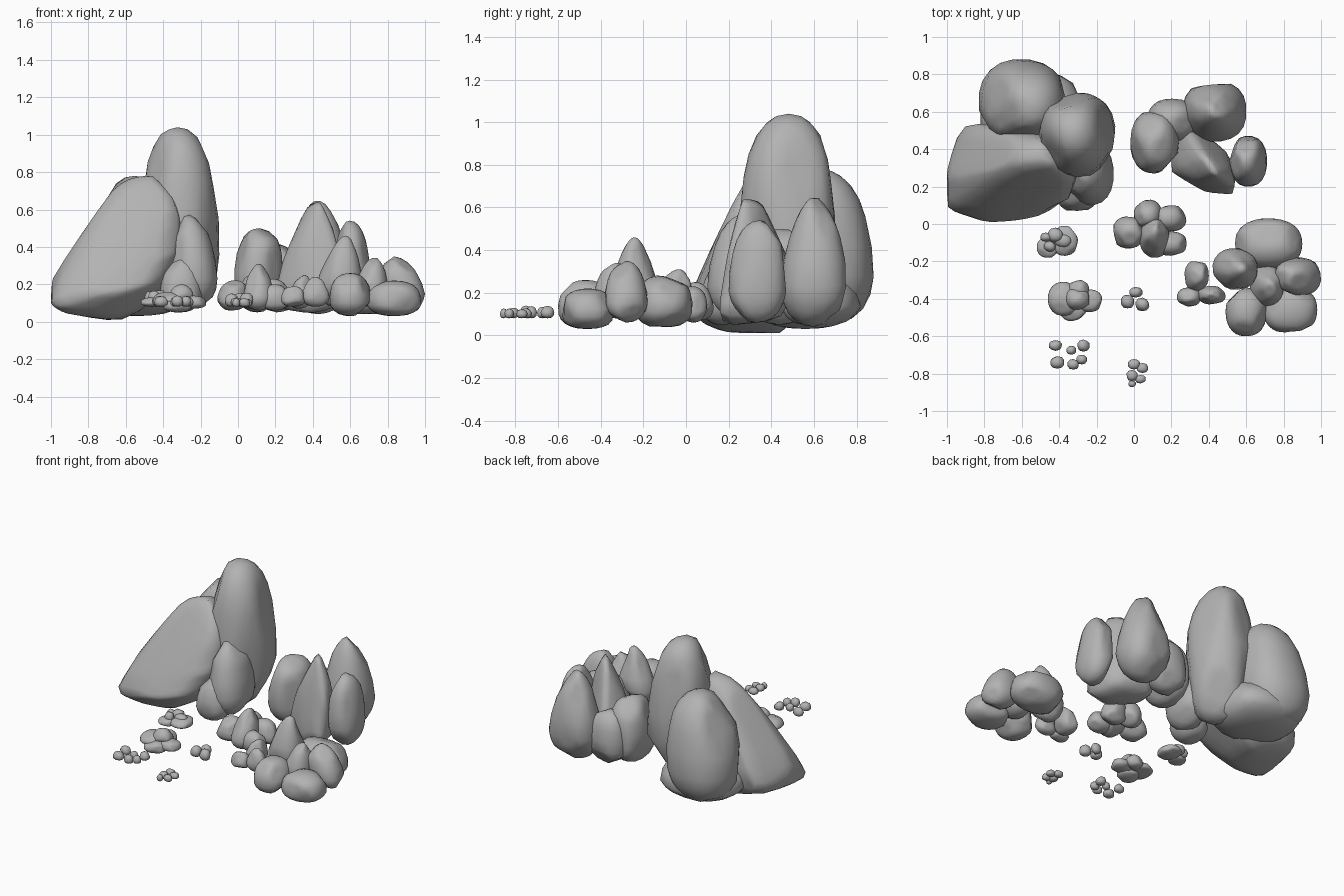
import bpy, bmesh, math, random
from mathutils import Vector

if "Cube" in bpy.data.objects:
    bpy.data.objects.remove(bpy.data.objects["Cube"], do_unlink=True)

stone = bpy.data.materials.new("stone_grey")
stone.use_nodes = True
GREY = (0.45, 0.45, 0.45, 1)
stone.diffuse_color = GREY
stone.node_tree.nodes["Principled BSDF"].inputs["Base Color"].default_value = GREY
rng = random.Random(7)


def fit(bm, x, y, z):
    """Scale the mesh so that it fills the given ranges exactly."""
    for axis, (low, high) in enumerate((x, y, z)):
        values = [v.co[axis] for v in bm.verts]
        start, size = min(values), max(values) - min(values)
        for v in bm.verts:
            v.co[axis] = low + (v.co[axis] - start) / size * (high - low)


def finish(bm, name):
    bmesh.ops.recalc_face_normals(bm, faces=bm.faces)
    mesh = bpy.data.meshes.new(name)
    for face in bm.faces:
        face.smooth = True
    bm.to_mesh(mesh)
    bm.free()
    mesh.materials.append(stone)
    obj = bpy.data.objects.new(name, mesh)
    bpy.context.collection.objects.link(obj)


def swell(value, power):
    return math.copysign(abs(value) ** power, value)


def rock(name, x, y, z, taper=0.1, lean=(0, 0), facets=8, detail=3):
    """Boulder: a squared ball worn flat by random planes, tapered and leaned."""
    bm = bmesh.new()
    bmesh.ops.create_icosphere(bm, subdivisions=detail, radius=1)
    planes = [(Vector([rng.gauss(0, 1) for _ in range(3)]).normalized(),
               rng.uniform(0.88, 0.98)) for _ in range(facets)]
    for v in bm.verts:
        v.co = [swell(v.co.x, 0.88), swell(v.co.y, 0.88), swell(v.co.z, 0.72)]
        for normal, depth in planes:
            v.co -= normal * max(0, v.co.dot(normal) - depth)
        narrow = 1 - taper * max(0, v.co.z + 0.3)
        v.co.x = v.co.x * narrow + lean[0] * v.co.z
        v.co.y = v.co.y * narrow + lean[1] * v.co.z
    fit(bm, x, y, z)
    finish(bm, name)


def crag(name, x, y, z, points, smoothing=2):
    """Angular rock: a softened hull around a few corner points."""
    bm = bmesh.new()
    for p in points:
        bm.verts.new(p)
    hull = bmesh.ops.convex_hull(bm, input=bm.verts)
    loose = [g for g in hull["geom_interior"] if isinstance(g, bmesh.types.BMVert)]
    bmesh.ops.delete(bm, geom=loose, context="VERTS")
    bmesh.ops.subdivide_edges(bm, edges=bm.edges, cuts=3, use_grid_fill=True)
    for _ in range(smoothing):
        bmesh.ops.smooth_vert(bm, verts=bm.verts, factor=0.5,
                              use_axis_x=True, use_axis_y=True, use_axis_z=True)
    fit(bm, x, y, z)
    finish(bm, name)


def pebbles(name, spots, bottom, height):
    """Scatter of little stones given as x, y and radius."""
    for i, (x, y, r) in enumerate(spots):
        stretch = rng.uniform(0.8, 1.1)
        rock(f"{name}_{i + 1}", (x - r, x + r), (y - r * stretch, y + r * stretch),
             (bottom, bottom + height * rng.uniform(0.8, 1)), detail=2)


# Large outcrop
rock("outcrop_spire", (-0.51, -0.1), (0.25, 0.7), (0.06, 1.04), 0.1, (-0.08, 0.02))
rock("outcrop_back", (-0.83, -0.36), (0.42, 0.88), (0.06, 0.78), 0.15, (0.14, -0.08))
crag("outcrop_slab", (-1, -0.3), (0.01, 0.54), (0.01, 0.78), [
    (-1, 0.06, 0.1), (-1, 0.22, 0.2), (-0.9, 0.55, 0.1), (-0.86, 0.48, 0.3),
    (-0.82, 0, 0.15), (-0.6, 0.02, 0.16), (-0.42, 0.05, 0.22), (-0.32, 0.12, 0.4),
    (-0.28, 0.2, 0.61), (-0.45, 0.32, 0.8), (-0.62, 0.3, 0.77), (-0.7, 0.32, 0.64),
    (-0.45, 0.45, 0.77), (-0.62, 0.46, 0.68), (-0.3, 0.5, 0.2), (-0.6, 0.45, 0),
    (-0.62, 0.2, 0.01), (-0.92, 0.12, 0.05), (-0.75, 0.08, 0.06)])
rock("outcrop_side", (-0.37, -0.11), (0.1, 0.44), (0.08, 0.57), 0.2, (-0.15, 0.1))
rock("outcrop_foot", (-0.42, -0.19), (0.07, 0.3), (0.05, 0.35), 0.2, (0.05, 0.1))
rock("outcrop_rear_foot", (-0.82, -0.27), (0.3, 0.82), (0.03, 0.36), 0.3)

# Spired group
rock("spires_round", (-0.02, 0.24), (0.27, 0.6), (0.05, 0.5), 0.08, (0.05, 0))
rock("spires_back", (0.26, 0.6), (0.44, 0.75), (0.04, 0.645), 0.4, (0, 0.02))
crag("spires_front", (0.2, 0.54), (0.16, 0.5), (0.05, 0.64), [
    (0.2, 0.28, 0.1), (0.22, 0.45, 0.1), (0.25, 0.3, 0.33), (0.4, 0.17, 0.06),
    (0.54, 0.16, 0.1), (0.55, 0.2, 0.36), (0.5, 0.4, 0.1), (0.52, 0.3, 0.46),
    (0.44, 0.27, 0.64), (0.38, 0.36, 0.62), (0.29, 0.5, 0.3), (0.35, 0.23, 0.45)])
rock("spires_column", (0.51, 0.71), (0.2, 0.47), (0.06, 0.54), 0.15, (-0.1, 0.06))
rock("spires_low", (0.07, 0.34), (0.44, 0.67), (0.05, 0.42))

# Middle group
rock("middle_left", (-0.11, 0.06), (-0.13, 0.04), (0.06, 0.22), 0.2, (0.1, 0))
rock("middle_back", (0, 0.15), (-0.02, 0.13), (0.07, 0.25), 0.2, (0, -0.1))
rock("middle_peak", (0.03, 0.19), (-0.18, 0.03), (0.06, 0.31), 0.35, (0, 0.3))
rock("middle_right", (0.11, 0.28), (-0.04, 0.1), (0.06, 0.23), 0.15, (-0.1, 0))
rock("middle_front", (0.11, 0.28), (-0.17, -0.04), (0.06, 0.2), 0.2)

# Low mound
rock("mound_back", (0.54, 0.9), (-0.24, 0.03), (0.04, 0.28))
rock("mound_right", (0.75, 1), (-0.38, -0.18), (0.06, 0.35), 0.25, (-0.25, 0))
rock("mound_front_right", (0.69, 0.98), (-0.58, -0.34), (0.03, 0.22))
rock("mound_front_left", (0.49, 0.71), (-0.6, -0.34), (0.03, 0.26))
rock("mound_centre", (0.62, 0.8), (-0.44, -0.22), (0.08, 0.34), 0.35, (0.15, 0))
rock("mound_spike", (0.42, 0.66), (-0.35, -0.13), (0.08, 0.46), 0.45, (0.2, 0))

# Small trio
rock("trio_back", (0.27, 0.4), (-0.36, -0.2), (0.07, 0.25), 0.3, (0.2, 0))
rock("trio_left", (0.23, 0.36), (-0.44, -0.34), (0.08, 0.19), 0.2)
rock("trio_right", (0.34, 0.49), (-0.43, -0.33), (0.08, 0.24), 0.35)

# Stacked slabs
rock("stack_left", (-0.46, -0.29), (-0.49, -0.31), (0.08, 0.16), 0.2)
rock("stack_right", (-0.31, -0.17), (-0.47, -0.35), (0.07, 0.14))
rock("stack_front", (-0.4, -0.25), (-0.52, -0.38), (0.05, 0.13))
rock("stack_back", (-0.35, -0.24), (-0.4, -0.3), (0.08, 0.17), 0.2)
rock("stack_top", (-0.37, -0.24), (-0.46, -0.34), (0.1, 0.2), 0.3)
rock("ledge_left", (-0.52, -0.4), (-0.18, -0.07), (0.08, 0.13))
rock("ledge_right", (-0.44, -0.3), (-0.17, -0.01), (0.08, 0.14))

# Loose pebbles
pebbles("ledge_pebble", [(-0.47, -0.07, 0.03), (-0.42, -0.06, 0.04),
                         (-0.38, -0.09, 0.045), (-0.45, -0.12, 0.03)], 0.1, 0.07)
pebbles("centre_pebble", [(0.01, -0.365, 0.035), (-0.035, -0.415, 0.035),
                          (0.045, -0.43, 0.037)], 0.08, 0.08)
pebbles("left_pebble", [(-0.42, -0.65, 0.035), (-0.41, -0.74, 0.037),
                        (-0.335, -0.675, 0.026), (-0.27, -0.65, 0.032),
                        (-0.28, -0.725, 0.028), (-0.325, -0.75, 0.03)], 0.08, 0.06)
pebbles("front_pebble", [(0, -0.75, 0.032), (0.045, -0.77, 0.03),
                         (-0.01, -0.81, 0.03), (0.035, -0.83, 0.028),
                         (-0.01, -0.855, 0.02)], 0.08, 0.05)
